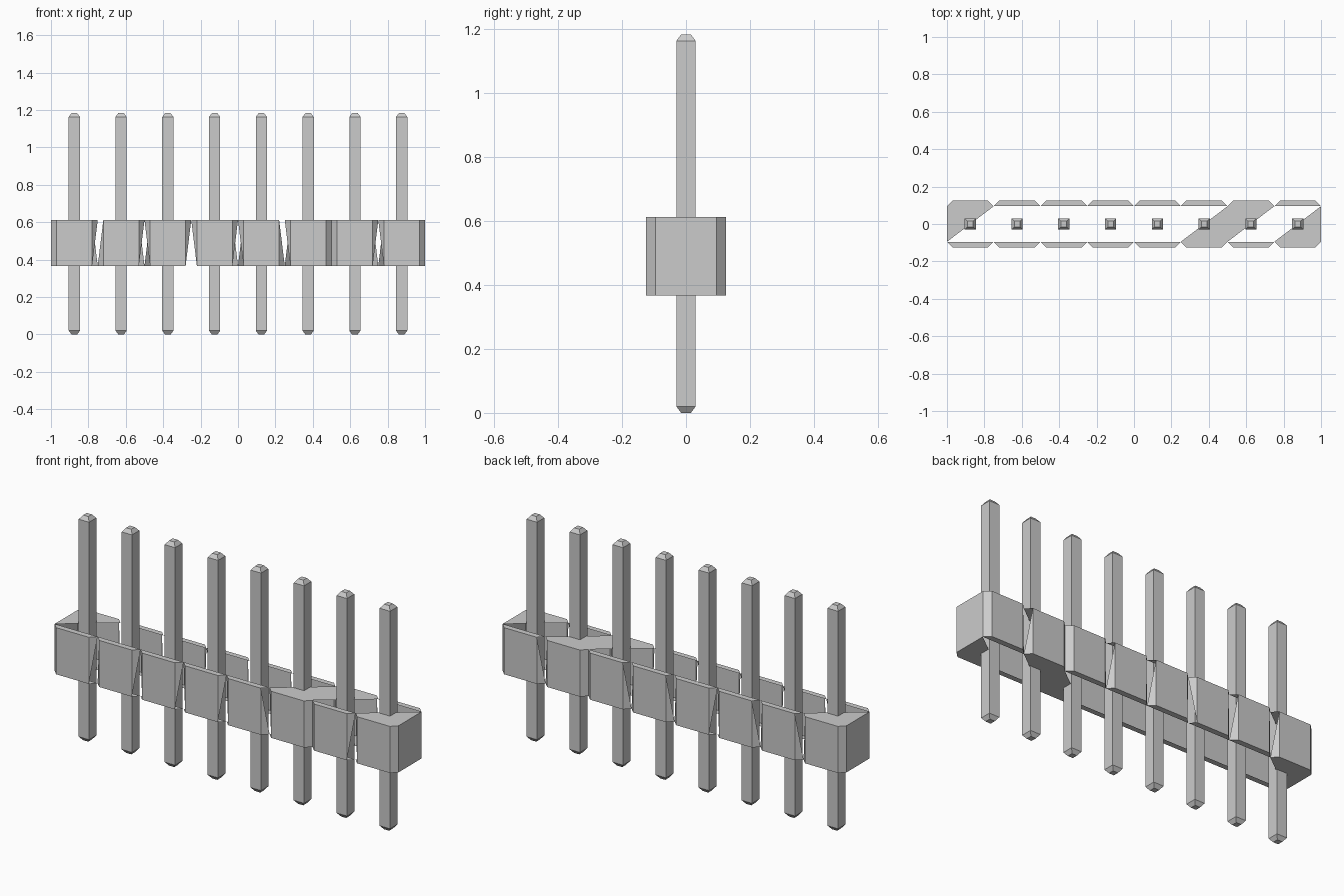
import bpy, bmesh
from mathutils import Vector

if "Cube" in bpy.data.objects:
    bpy.data.objects.remove(bpy.data.objects["Cube"])

COUNT, PITCH = 8, 0.25
BOTTOM, TOP = 0.367, 0.612      # housing height range
DEPTH, CUT = 0.125, 0.03        # housing half depth, corner cut
INNER = DEPTH - CUT

grey = bpy.data.materials.new("grey")
grey.use_nodes = True
colour = (0.6, 0.6, 0.6, 1)
grey.diffuse_color = colour
grey.node_tree.nodes["Principled BSDF"].inputs["Base Color"].default_value = colour


def finish(bm, name):
    mesh = bpy.data.meshes.new(name)
    bm.to_mesh(mesh)
    bm.free()
    mesh.materials.append(grey)
    return mesh


def add_object(name, mesh, x=0):
    obj = bpy.data.objects.new(name, mesh)
    obj.location.x = x
    bpy.context.collection.objects.link(obj)


def add_face(bm, centre, points):
    """Add a flat face that points away from the segment centre."""
    face = bm.faces.new([bm.verts.new(p) for p in points])
    face.normal_update()
    if face.normal.dot(face.calc_center_median() - centre) < 0:
        face.normal_flip()


def add_wall(bm, centre, a, b, gap=None):
    """Upright wall from a to b; a gap keeps only one triangle of it."""
    points = [(*a, BOTTOM), (*b, BOTTOM), (*b, TOP), (*a, TOP)]
    if gap == "bottom":
        points.pop(1)
    elif gap == "top":
        points.pop(2)
    add_face(bm, centre, points)


# Notch openings, as (front, back) for the left and right faces of each notch
CROSS = ("bottom", "top")
LOW = ("bottom", "bottom")
HIGH = ("top", "top")
FULL = (None, None)
notches = [(FULL, FULL), (CROSS, HIGH), (CROSS, CROSS), (LOW, LOW),
           (CROSS, CROSS), (HIGH, CROSS), (FULL, FULL), (CROSS, CROSS),
           (FULL, FULL)]

# Housing: a row of segments with cut corners, largely open above and below
bm = bmesh.new()
for i in range(COUNT):
    x0 = -1 + PITCH * i
    x1 = x0 + PITCH
    centre = Vector(((x0 + x1) / 2, 0, (BOTTOM + TOP) / 2))
    for k, side in enumerate((-1, 1)):
        a, b = (x0, side * INNER), (x0 + CUT, side * DEPTH)
        c, d = (x1 - CUT, side * DEPTH), (x1, side * INNER)
        add_wall(bm, centre, b, c)
        add_wall(bm, centre, b, a, notches[i][1][k])
        add_wall(bm, centre, c, d, notches[i + 1][0][k])
        for z in (BOTTOM, TOP):
            add_face(bm, centre, [(*p, z) for p in (a, b, c, d)])
    # Triangular covers over half of some segments
    near = [(x0, -INNER), (x1, -INNER), (x1, INNER)]
    far = [(x0, -INNER), (x1, INNER), (x0, INNER)]
    cover = {0: far, 5: near, 6: far, 7: near}.get(i)
    if cover:
        for z in (BOTTOM, TOP):
            add_face(bm, centre, [(*p, z) for p in cover])
    # End walls
    if i in (0, COUNT - 1):
        x = x0 if i == 0 else x1
        add_wall(bm, centre, (x, -INNER), (x, INNER))
bmesh.ops.remove_doubles(bm, verts=bm.verts, dist=0.0001)
add_object("housing", finish(bm, "housing"))

# Pin: square bar with tapered tips
bm = bmesh.new()
rings = []
for z, r in ((0, 0.015), (0.02, 0.03), (1.163, 0.03), (1.183, 0.015)):
    corners = ((-r, -r), (r, -r), (r, r), (-r, r))
    rings.append([bm.verts.new((x, y, z)) for x, y in corners])
for low, high in zip(rings, rings[1:]):
    for j in range(4):
        n = (j + 1) % 4
        bm.faces.new((low[j], low[n], high[n], high[j]))
bm.faces.new(rings[0][::-1])
bm.faces.new(rings[-1])
pin = finish(bm, "pin")
for i in range(COUNT):
    add_object(f"pin_{i + 1}", pin, -1 + PITCH * (i + 0.5))
